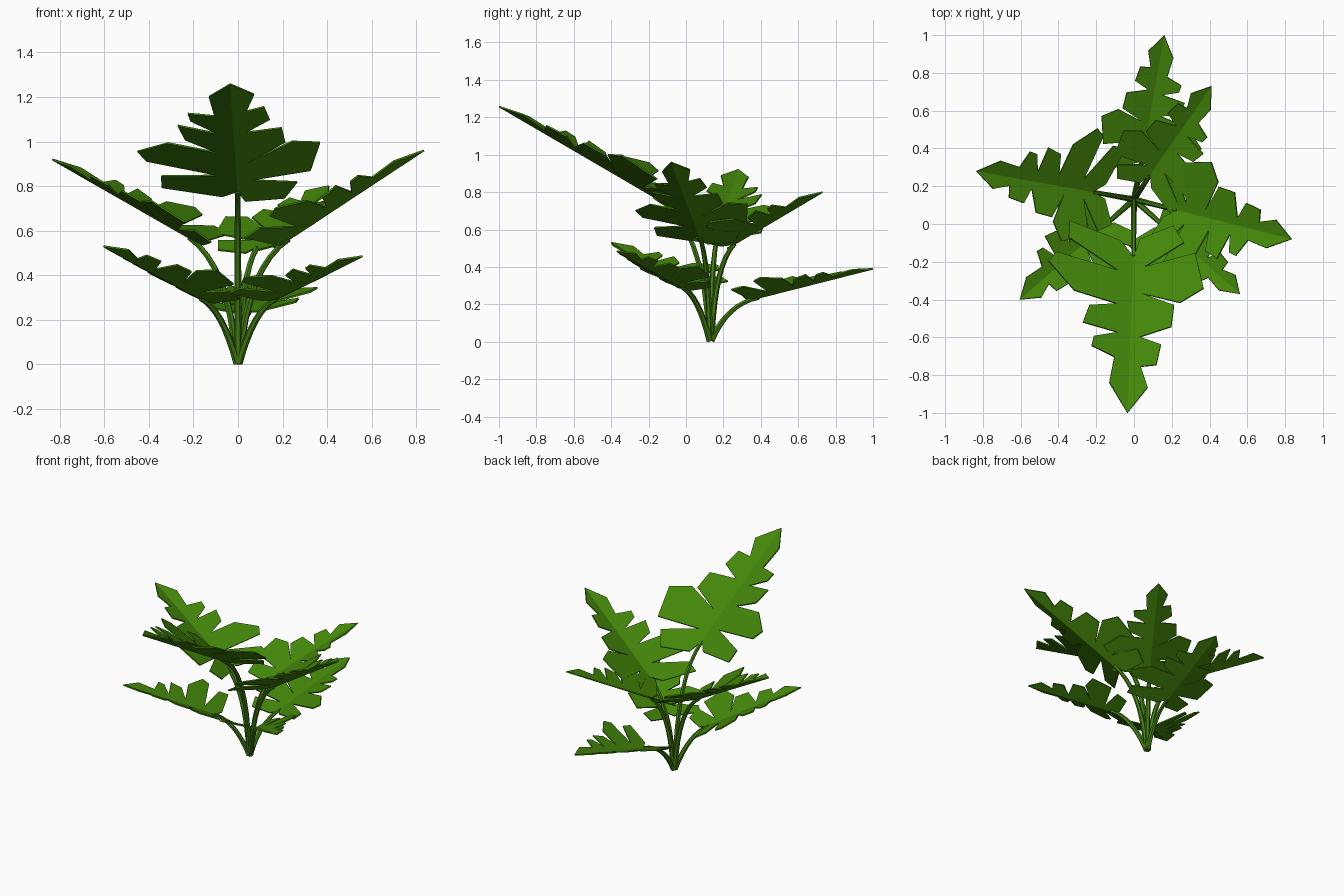
import bpy, bmesh
from mathutils import Vector

cube = bpy.data.objects.get("Cube")
if cube:
    bpy.data.objects.remove(cube)


def make_material(name, color):
    mat = bpy.data.materials.new(name)
    mat.use_nodes = True
    mat.diffuse_color = color
    mat.node_tree.nodes["Principled BSDF"].inputs["Base Color"].default_value = color
    return mat


leaf_green = make_material("leaf green", (0.057, 0.24, 0.003, 1))
stem_green = make_material("stem green", (0.055, 0.21, 0.006, 1))

ROOT = Vector((0, 0.13, 0.005))
FOLD = 0.3
NOTCH = 0.06

# Split-leaf outline from tip to base: (distance from midrib, position along it)
NARROW_SIDE = [(.10, .84), (.08, .68), (.20, .64), (.19, .58), (.07, .53),
               (.25, .51), (.22, .40), (.08, .36), (.30, .33), (.44, .185),
               (.40, .12), (.08, .16), (.34, .02), (.34, -.08), (.07, -.02)]
WIDE_SIDE = [(.10, .86), (.06, .73), (.14, .73), (.16, .61), (.05, .55),
             (.21, .51), (.22, .38), (.05, .29), (.25, .37), (.37, .30),
             (.32, .08), (.06, .13), (.26, .01), (.20, -.10), (.03, -.04)]


def make_leaf(name, base, tip):
    """Folded blade: two flat halves meeting at the midrib."""
    axis = tip - base
    size = axis.length
    axis.normalize()
    side = axis.cross(Vector((0, 0, 1))).normalized()
    normal = side.cross(axis)
    bm = bmesh.new()
    tip_vert = bm.verts.new(tip)
    notch_vert = bm.verts.new(base + size * NOTCH * axis)
    for sign, outline in ((1, NARROW_SIDE), (-1, WIDE_SIDE)):
        rim = [bm.verts.new(base + size * (u * axis + sign * v * side + FOLD * v * normal))
               for v, u in outline]
        loop = [tip_vert] + rim + [notch_vert]
        bm.faces.new(loop[::-1] if sign > 0 else loop)
    bm.normal_update()
    for face in bm.faces:
        if face.normal.dot(normal) < 0:
            face.normal_flip()
    bmesh.ops.triangulate(bm, faces=bm.faces[:])
    mesh = bpy.data.meshes.new(name)
    bm.to_mesh(mesh)
    bm.free()
    mesh.materials.append(leaf_green)
    obj = bpy.data.objects.new(name, mesh)
    bpy.context.collection.objects.link(obj)
    solid = obj.modifiers.new("thickness", "SOLIDIFY")
    solid.thickness = 0.008
    solid.offset = 0


def make_stem(name, end, reach, rise):
    """Tapered tube bending from the root out to the leaf notch."""
    out = Vector((end.x - ROOT.x, end.y - ROOT.y, 0))
    start = ROOT + out.normalized() * 0.006
    bend = ROOT + out * reach + Vector((0, 0, end.z * rise))
    curve = bpy.data.curves.new(name, "CURVE")
    curve.dimensions = "3D"
    curve.bevel_depth = 0.017
    curve.bevel_resolution = 1
    curve.use_fill_caps = True
    spline = curve.splines.new("POLY")
    steps = 8
    spline.points.add(steps)
    for i, point in enumerate(spline.points):
        t = i / steps
        pos = (1 - t) ** 2 * start + 2 * t * (1 - t) * bend + t * t * end
        point.co = (*pos, 1)
        point.radius = 1 - 0.3 * t
    curve.materials.append(stem_green)
    obj = bpy.data.objects.new(name, curve)
    bpy.context.collection.objects.link(obj)
    bpy.ops.object.select_all(action="DESELECT")
    obj.select_set(True)
    bpy.context.view_layer.objects.active = obj
    bpy.ops.object.convert(target="MESH")
    bpy.ops.object.shade_smooth_by_angle()


# Name, leaf base, leaf tip, how far out and how high the stem bends
LEAVES = [
    ("front_top", (0, -.12, .745), (-.035, -1, 1.258), .1, .82),
    ("left_upper", (.19, .083, .535), (.835, -.08, .96), .18, .78),
    ("right_upper", (-.18, .162, .545), (-.835, .28, .92), .18, .78),
    ("back_upper", (.065, .23, .505), (.41, .73, .8), .2, .8),
    ("back_lower", (.045, .35, .225), (.16, 1, .39), .35, .85),
    ("left_lower", (.145, 0, .28), (.56, -.37, .485), .42, .82),
    ("right_lower", (-.14, .005, .28), (-.605, -.4, .53), .42, .82),
]
for name, base, tip, reach, rise in LEAVES:
    base, tip = Vector(base), Vector(tip)
    make_leaf(name + "_leaf", base, tip)
    make_stem(name + "_stem", base.lerp(tip, NOTCH), reach, rise)
